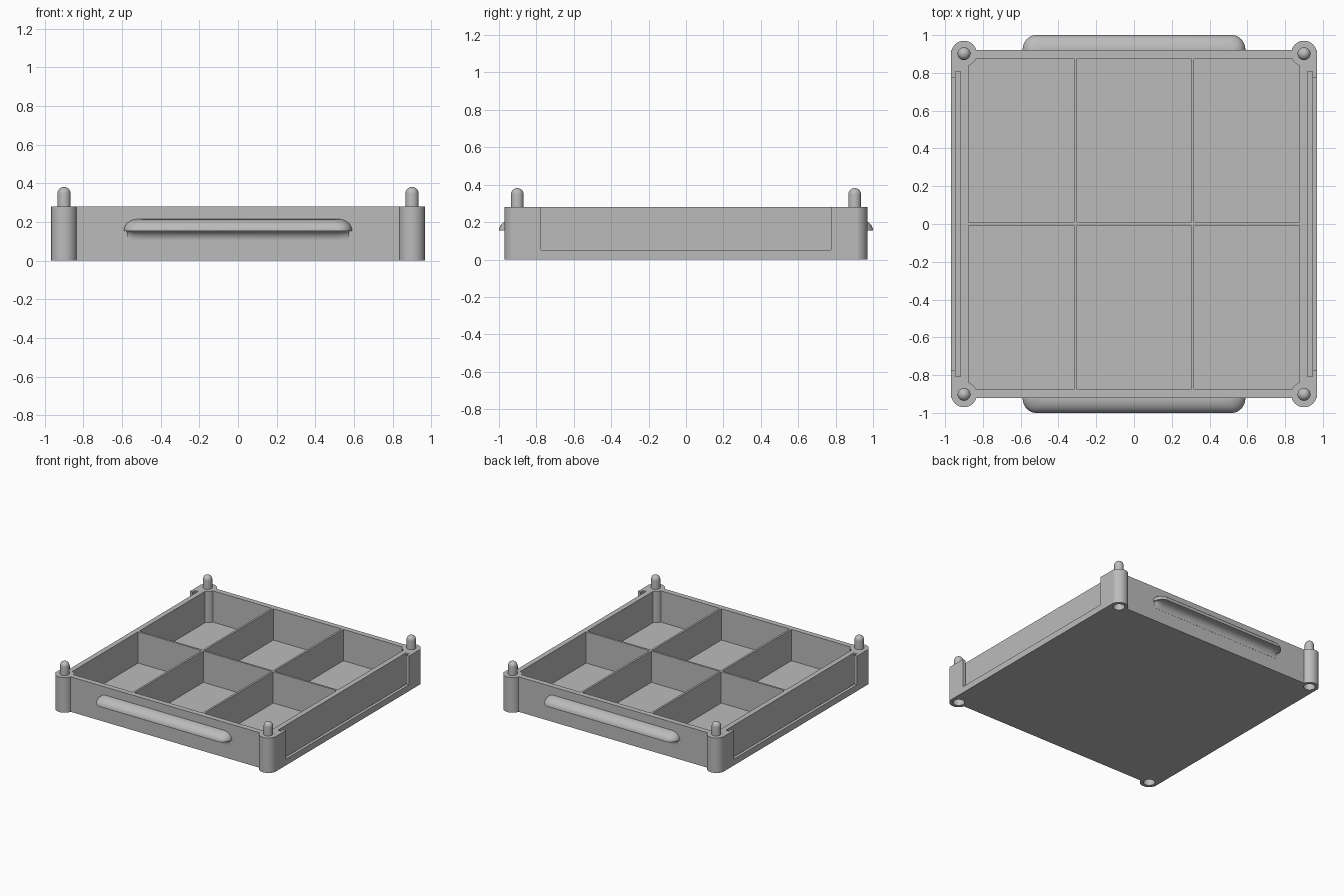
import bpy, bmesh
from math import sin, cos, pi
from mathutils import Matrix, Vector

cube = bpy.data.objects.get("Cube")
if cube:
    bpy.data.objects.remove(cube)

grey = bpy.data.materials.new("plain_grey")
grey.use_nodes = True
grey.diffuse_color = (0.5, 0.5, 0.5, 1)
grey.node_tree.nodes["Principled BSDF"].inputs["Base Color"].default_value = (0.5, 0.5, 0.5, 1)

HALF_X, HALF_Y, HEIGHT = 0.968, 0.92, 0.28
POST_X, POST_Y, POST_R = 0.9, 0.902, 0.068
CORNERS = [(sx * POST_X, sy * POST_Y) for sx in (-1, 1) for sy in (-1, 1)]


def make(name, bm):
    bmesh.ops.recalc_face_normals(bm, faces=bm.faces)
    mesh = bpy.data.meshes.new(name)
    bm.to_mesh(mesh)
    bm.free()
    mesh.materials.append(grey)
    obj = bpy.data.objects.new(name, mesh)
    bpy.context.collection.objects.link(obj)
    return obj


def add_box(bm, x0, x1, y0, y1, z0, z1):
    mid = Vector((x0 + x1, y0 + y1, z0 + z1)) / 2
    size = Matrix.Diagonal((x1 - x0, y1 - y0, z1 - z0, 1))
    bmesh.ops.create_cube(bm, size=1, matrix=Matrix.Translation(mid) @ size)


def add_cylinder(bm, x, y, z0, z1, r):
    bmesh.ops.create_cone(bm, cap_ends=True, segments=48, radius1=r, radius2=r,
                          depth=z1 - z0, matrix=Matrix.Translation((x, y, (z0 + z1) / 2)))


def combine(target, tool, operation):
    """Apply a boolean and discard the tool."""
    mod = target.modifiers.new("bool", 'BOOLEAN')
    mod.object, mod.operation, mod.solver = tool, operation, 'EXACT'
    bpy.context.view_layer.update()
    result = target.evaluated_get(bpy.context.evaluated_depsgraph_get())
    mesh = bpy.data.meshes.new_from_object(result)
    target.modifiers.clear()
    target.data = mesh
    bpy.data.objects.remove(tool)


def smooth(obj):
    bpy.ops.object.select_all(action='DESELECT')
    obj.select_set(True)
    bpy.context.view_layer.objects.active = obj
    bpy.ops.object.shade_smooth_by_angle(angle=0.6)


# Tray block
bm = bmesh.new()
add_box(bm, -HALF_X, HALF_X, -HALF_Y, HALF_Y, 0, HEIGHT)
tray = make("tray", bm)

# Six compartments separated by thin dividers
bm = bmesh.new()
INNER, GAP, DIV_X = 0.877, 0.008, 0.309
for x0, x1 in ((-INNER, -DIV_X - GAP), (-DIV_X + GAP, DIV_X - GAP), (DIV_X + GAP, INNER)):
    for y0, y1 in ((-INNER, -GAP), (GAP, INNER)):
        add_box(bm, x0, x1, y0, y1, 0.03, 0.4)
combine(tray, make("compartment_cutter", bm), 'DIFFERENCE')

# Corner posts
bm = bmesh.new()
for x, y in CORNERS:
    add_cylinder(bm, x, y, 0, HEIGHT, POST_R)
combine(tray, make("corner_posts", bm), 'UNION')

# Panel slots in both sides, and stacking sockets under the posts
bm = bmesh.new()
for s in (-1, 1):
    add_box(bm, *sorted((s * 0.918, s * 0.944)), -0.808, 0.808, 0.03, 0.4)
for x, y in CORNERS:
    add_cylinder(bm, x, y, -0.1, 0.11, 0.042)
combine(tray, make("slot_cutter", bm), 'DIFFERENCE')

# Side windows opening into the slots
bm = bmesh.new()
for s in (-1, 1):
    add_box(bm, *sorted((s * 0.93, s * 1.1)), -0.775, 0.775, 0.05, 0.4)
combine(tray, make("window_cutter", bm), 'DIFFERENCE')
smooth(tray)

# Round-topped stacking pegs
for i, (x, y) in enumerate(CORNERS):
    bm = bmesh.new()
    r, top = 0.034, 0.382
    rings = [(r, HEIGHT - 0.02)] + [(r * cos(a * pi / 16), top - r + r * sin(a * pi / 16))
                                    for a in range(8)] + [(0, top)]
    verts = [bm.verts.new((x + d, y, z)) for d, z in rings]
    edges = [bm.edges.new(pair) for pair in zip(verts, verts[1:])]
    bmesh.ops.spin(bm, geom=verts + edges, cent=(x, y, 0), axis=(0, 0, 1),
                   angle=2 * pi, steps=32)
    bmesh.ops.remove_doubles(bm, verts=bm.verts, dist=0.0005)
    smooth(make(f"stacking_peg_{i + 1}", bm))

# Grip ledges: coved underside, flat lip, rounded top
STEPS = 10
LIP_Z, COVE, REACH = 0.155, 0.05, 0.08
for name, s in (("front_grip", -1), ("back_grip", 1)):
    layers = []
    for k in range(STEPS + 1):
        a = k / STEPS * pi / 2
        layers.append((LIP_Z - COVE + COVE * sin(a), 0.001 + COVE * (1 - cos(a)), 0.57 + 0.01 * (1 - cos(a))))
    for k in range(STEPS + 1):
        a = k / STEPS * pi / 2
        layers.append((LIP_Z + 0.06 * sin(a), 0.001 + REACH * cos(a) * 0.9875, 0.52 + 0.07 * cos(a)))
    bm = bmesh.new()
    loops = []
    for z, out, half in layers:
        quarter = [(half - 0.07 + 0.07 * cos(b * pi / 16), out * sin(b * pi / 16)) for b in range(9)]
        outline = [(half, -0.01)] + quarter
        outline += [(-px, py) for px, py in reversed(outline)]
        loops.append([bm.verts.new((px, s * (HALF_Y + py), z)) for px, py in outline])
    count = len(loops[0])
    for low, high in zip(loops, loops[1:]):
        for j in range(count):
            n = (j + 1) % count
            bm.faces.new((low[j], low[n], high[n], high[j]))
    bm.faces.new(loops[0])
    bm.faces.new(loops[-1])
    smooth(make(name, bm))
